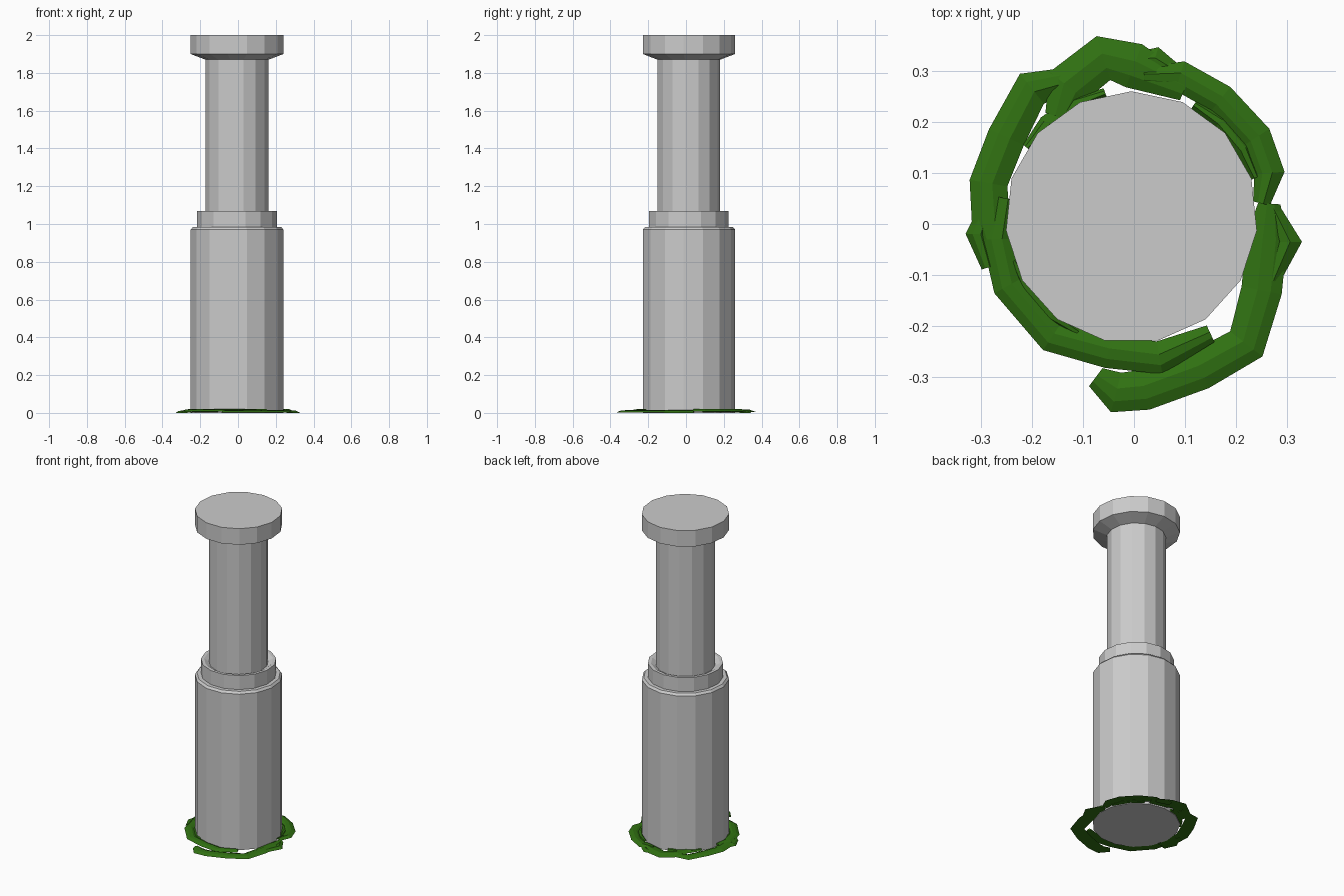
import bpy, bmesh, math
from mathutils import Vector

cube = bpy.data.objects.get("Cube")
if cube:
    bpy.data.objects.remove(cube)

SIDES = 15
CENTRE = Vector((-0.005, 0.013, 0))


def material(name, rgb):
    m = bpy.data.materials.new(name)
    m.use_nodes = True
    m.diffuse_color = (*rgb, 1)
    m.node_tree.nodes["Principled BSDF"].inputs["Base Color"].default_value = (*rgb, 1)
    return m


STONE = material("pale stone grey", (0.60, 0.60, 0.60))
LEAF = material("leaf green", (0.03, 0.165, 0.006))


def finish(name, bm, mat):
    bmesh.ops.recalc_face_normals(bm, faces=bm.faces)
    mesh = bpy.data.meshes.new(name)
    bm.to_mesh(mesh)
    bm.free()
    mesh.materials.append(mat)
    ob = bpy.data.objects.new(name, mesh)
    bpy.context.collection.objects.link(ob)
    return ob


def skin(bm, rings):
    """Bridge successive closed rings and cap both ends."""
    for a, b in zip(rings, rings[1:]):
        n = len(a)
        for i in range(n):
            j = (i + 1) % n
            bm.faces.new((a[i], a[j], b[j], b[i]))
    bm.faces.new(rings[0])
    bm.faces.new(rings[-1])


def lathe(name, profile):
    """Turn a (radius, height) profile into a faceted solid."""
    bm = bmesh.new()
    rings = []
    for r, z in profile:
        ring = []
        for i in range(SIDES):
            a = math.pi / 2 + math.tau * i / SIDES
            ring.append(bm.verts.new(CENTRE + Vector((r * math.cos(a), r * math.sin(a), z))))
        rings.append(ring)
    skin(bm, rings)
    return finish(name, bm, STONE)


def leaf_strip(name, path, width, base=0.0, height=0.012):
    """Sweep a low arched section along a ground path, narrowing at the tips."""
    section = [(-1, 0), (-0.45, 0.8), (0.2, 1), (1, 0)]
    bm = bmesh.new()
    pts = [Vector((x, y, 0)) for x, y in path]
    rings = []
    last = len(pts) - 1
    for i, p in enumerate(pts):
        t = (pts[min(i + 1, last)] - pts[max(i - 1, 0)]).normalized()
        side = Vector((-t.y, t.x, 0))
        w = width / 2 * (0.55 if i in (0, last) else 1)
        rings.append([bm.verts.new(p + side * s * w + Vector((0, 0, base + h * height)))
                      for s, h in section])
    skin(bm, rings)
    return finish(name, bm, LEAF)


# Column parts
lathe("column_body", [(0.247, 0), (0.247, 0.97), (0.236, 0.983)])
lathe("column_collar", [(0.213, 0.975), (0.213, 1.07), (0.195, 1.07), (0.17, 1.055)])
lathe("column_shaft", [(0.168, 1.04), (0.168, 1.88)])
lathe("column_cap", [(0.168, 1.87), (0.247, 1.90), (0.247, 2.0)])

# Overlapping leaf strips around the foot
leaf_strip("back_leaf", [(-0.15, 0.21), (-0.13, 0.27), (-0.06, 0.325),
                         (0.0, 0.31), (0.10, 0.265)], 0.09, 0.006)
leaf_strip("back_left_leaf", [(0.02, 0.29), (0.09, 0.29), (0.17, 0.245), (0.24, 0.17),
                              (0.265, 0.10), (0.25, 0.04)], 0.06, 0.008)
leaf_strip("back_tip_leaf", [(0.0, 0.32), (0.04, 0.32), (0.085, 0.295)], 0.055)
leaf_strip("right_leaf", [(-0.10, 0.29), (-0.20, 0.265), (-0.25, 0.17), (-0.285, 0.08),
                          (-0.28, 0.0), (-0.265, -0.08)], 0.075, 0.003)
leaf_strip("right_tip_leaf", [(-0.28, 0.05), (-0.305, -0.02), (-0.285, -0.085)], 0.05)
leaf_strip("front_right_leaf", [(-0.25, 0.05), (-0.265, -0.03), (-0.245, -0.12),
                                (-0.16, -0.22), (-0.05, -0.25), (0.05, -0.262),
                                (0.15, -0.215)], 0.065, 0.008)
leaf_strip("front_left_leaf", [(-0.075, -0.30), (-0.035, -0.33), (0.02, -0.325),
                               (0.13, -0.285), (0.22, -0.235), (0.25, -0.13),
                               (0.26, -0.03), (0.265, 0.04)], 0.08, 0.002)
leaf_strip("left_tip_leaf", [(0.27, 0.03), (0.30, -0.035), (0.27, -0.11)], 0.058)

# Small leaves tucked against the column
for tag, a in (("back_left", 40), ("front_right", 222), ("back_right", 125)):
    arc = [math.radians(a + d) for d in (-22, -8, 8, 22)]
    leaf_strip(tag + "_inner_leaf",
               [(0.25 * math.cos(t), CENTRE.y + 0.25 * math.sin(t)) for t in arc], 0.035, 0.004)
